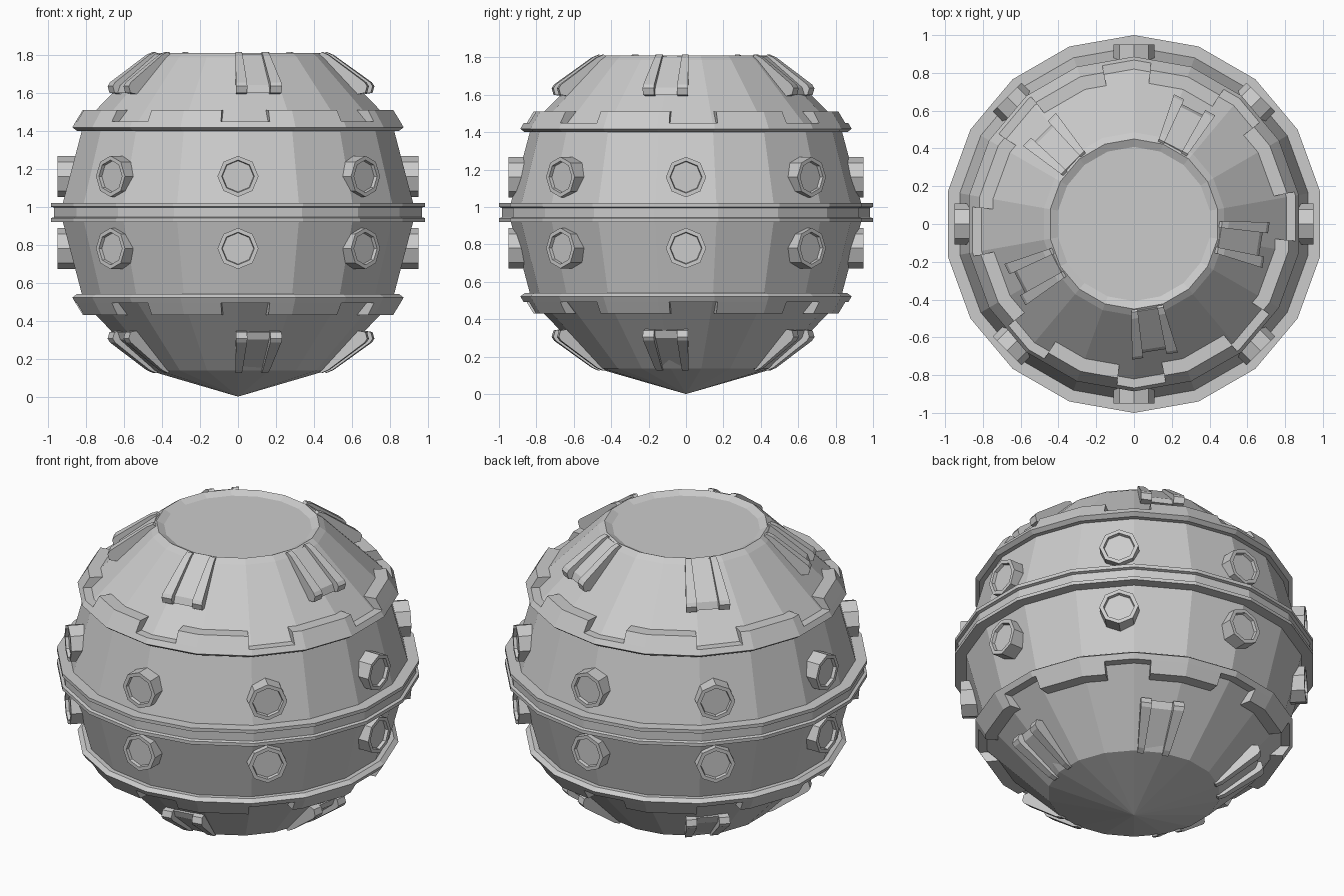
import bpy, bmesh
from math import sin, cos, radians, pi

if "Cube" in bpy.data.objects:
    bpy.data.objects.remove(bpy.data.objects["Cube"])

MID = 0.97      # height of the equator
SIDES = 18
STEP = 360 / SIDES


def finish(name, bm, mirrored=False):
    """Turn bmesh into an object, optionally adding its reflection below the equator."""
    if mirrored:
        copy = bmesh.ops.duplicate(bm, geom=bm.verts[:] + bm.edges[:] + bm.faces[:])
        for g in copy["geom"]:
            if isinstance(g, bmesh.types.BMVert):
                g.co.z = 2 * MID - g.co.z
    bmesh.ops.remove_doubles(bm, verts=bm.verts[:], dist=1e-5)
    bmesh.ops.recalc_face_normals(bm, faces=bm.faces[:])
    me = bpy.data.meshes.new(name)
    bm.to_mesh(me)
    bm.free()
    ob = bpy.data.objects.new(name, me)
    bpy.context.collection.objects.link(ob)
    return ob


def on_polygon(r, z, deg):
    """Point on an 18-sided ring, angle measured from the front towards +x."""
    off = (deg % STEP) - STEP / 2
    k = cos(radians(STEP / 2)) / cos(radians(off))
    a = radians(deg)
    return (r * k * sin(a), -r * k * cos(a), z)


def sweep(bm, profile, angles, full):
    """Sweep an (r, z) profile round the axis; full = closed turn, else capped arc."""
    rings = [[bm.verts.new(on_polygon(r, z, a)) for r, z in profile] for a in angles]
    n = len(profile)
    pairs = list(zip(rings, rings[1:] + ([rings[0]] if full else [])))
    for p, q in pairs:
        for i in range(n):
            j = (i + 1) % n
            if profile[i][0] == 0 and profile[j][0] == 0:
                continue
            if profile[i][0] == 0:
                bm.faces.new((p[i], p[j], q[j]))
            elif profile[j][0] == 0:
                bm.faces.new((p[i], p[j], q[i]))
            else:
                bm.faces.new((p[i], p[j], q[j], q[i]))
    if not full:
        bm.faces.new(rings[0])
        bm.faces.new(rings[-1])


TURN = [i * STEP for i in range(SIDES)]

# Main shell: coarse sphere, cone bottom, recessed flat top
bm = bmesh.new()
sweep(bm, [(0, 0), (0.475, 0.137), (0.823, 0.495), (0.95, MID), (0.823, 1.445),
           (0.485, 1.785), (0.45, 1.81), (0.408, 1.79), (0, 1.79)], TURN, True)
finish("shell", bm)

# Equator ring with a shallow groove
bm = bmesh.new()
sweep(bm, [(0.92, 0.92), (1.0, 0.92), (1.0, 0.94), (0.983, 0.945), (0.983, 0.995),
           (1.0, 1.0), (1.0, 1.02), (0.92, 1.02)], TURN, True)
finish("equator_ring", bm)

# Armour bands above and below, continuous lip
bm = bmesh.new()
sweep(bm, [(0.80, 1.40), (0.862, 1.40), (0.886, 1.418), (0.868, 1.448), (0.78, 1.448)], TURN, True)
finish("armour_band", bm, True)

# Eight raised tabs on each band, with notches between
bm = bmesh.new()
for k in range(8):
    start, end = 11.3 + 45 * k, 39 + 45 * k
    inner = [i * STEP for i in range(2 * SIDES) if start < i * STEP < end]
    sweep(bm, [(0.78, 1.448), (0.868, 1.448), (0.83, 1.51), (0.73, 1.51)],
          [start] + inner + [end], False)
finish("armour_tabs", bm, True)

# Octagonal bolts with recessed faces
bm = bmesh.new()
for k in range(8):
    a = k * pi / 4
    out, side = (sin(a), -cos(a)), (cos(a), sin(a))
    rings = []
    for rad, d in [(0.108, 0.82), (0.108, 0.95), (0.086, 0.95), (0.082, 0.932)]:
        rings.append([bm.verts.new((out[0] * d + side[0] * rad * cos(t),
                                    out[1] * d + side[1] * rad * cos(t),
                                    1.16 + rad * sin(t)))
                      for t in [i * pi / 4 for i in range(8)]])
    for p, q in zip(rings, rings[1:]):
        for i in range(8):
            j = (i + 1) % 8
            bm.faces.new((p[i], p[j], q[j], q[i]))
    bm.faces.new(rings[0])
    bm.faces.new(rings[-1])
finish("bolts", bm, True)


def fin_slab(bm, deg, profile, left, right):
    """Extrude an (r, z) profile sideways between two tapering limits."""
    a = radians(deg)
    loops = []
    for lim in (left, right):
        loop = []
        for r, z in profile:
            t = lim[0] + (lim[1] - lim[0]) * (r - 0.45) / 0.25
            loop.append(bm.verts.new((r * sin(a) + t * cos(a), -r * cos(a) + t * sin(a), z)))
        loops.append(loop)
    n = len(profile)
    for i in range(n):
        j = (i + 1) % n
        bm.faces.new((loops[0][i], loops[0][j], loops[1][j], loops[1][i]))
    bm.faces.new(loops[0])
    bm.faces.new(loops[1])


# Five tapered vents on top and below: two rails and a sunken plate
rail = [(0.435, 1.795), (0.46, 1.815), (0.495, 1.80), (0.695, 1.655), (0.708, 1.635),
        (0.698, 1.60), (0.64, 1.59)]
plate = [(0.44, 1.79), (0.46, 1.805), (0.665, 1.64), (0.68, 1.60), (0.63, 1.595)]
rails, plates = bmesh.new(), bmesh.new()
for k in range(5):
    deg = 9 + 72 * k
    fin_slab(rails, deg, rail, (-0.085, -0.122), (-0.052, -0.062))
    fin_slab(rails, deg, rail, (0.052, 0.062), (0.085, 0.122))
    fin_slab(plates, deg, plate, (-0.054, -0.064), (0.054, 0.064))
finish("vent_rails", rails, True)
finish("vent_plates", plates, True)
